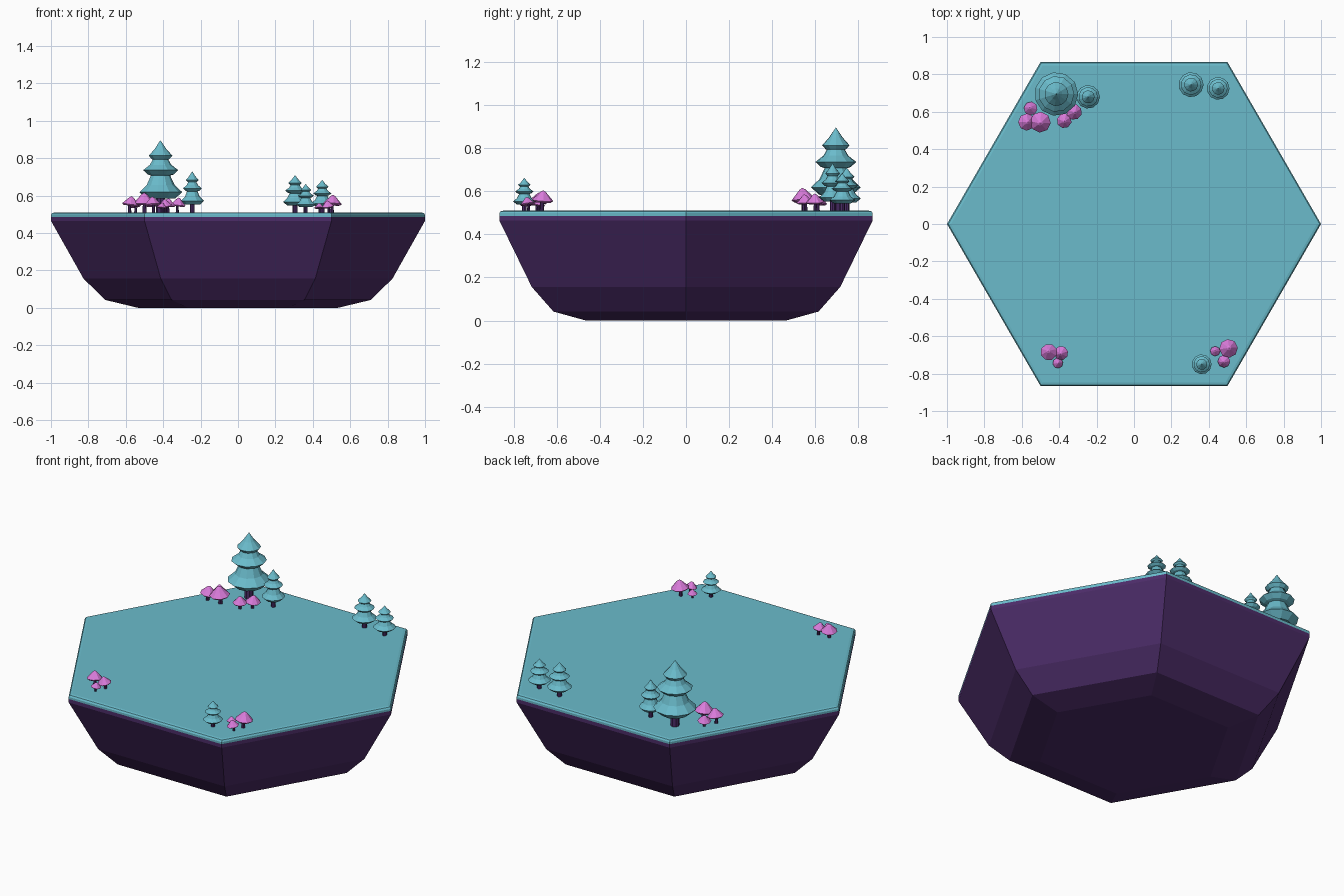
import bpy, bmesh, math
from mathutils import Matrix, Vector

if "Cube" in bpy.data.objects:
    bpy.data.objects.remove(bpy.data.objects["Cube"])


def material(name, rgb):
    m = bpy.data.materials.new(name)
    m.diffuse_color = (*rgb, 1)
    m.use_nodes = True
    m.node_tree.nodes["Principled BSDF"].inputs["Base Color"].default_value = m.diffuse_color
    return m


TEAL = material("teal", (0.145, 0.50, 0.60))
PURPLE = material("dark purple", (0.072, 0.025, 0.138))
PINK = material("pink", (0.70, 0.20, 0.71))


def lathe(name, profile, sides, mat, loc=(0, 0, 0), tilt=(0, 0), turn=0.0):
    """Spin (radius, height) points, listed bottom to top, into a closed faceted solid."""
    bm = bmesh.new()
    rings = []
    for r, z in profile:
        if r == 0:
            rings.append([bm.verts.new((0, 0, z))])
        else:
            rings.append([bm.verts.new((r * math.cos(turn + math.tau * i / sides),
                                        r * math.sin(turn + math.tau * i / sides), z))
                          for i in range(sides)])
    for a, b in zip(rings, rings[1:]):
        for i in range(sides):
            j = (i + 1) % sides
            if len(a) == 1:
                bm.faces.new((a[0], b[j], b[i]))
            elif len(b) == 1:
                bm.faces.new((a[i], a[j], b[0]))
            else:
                bm.faces.new((a[i], a[j], b[j], b[i]))
    if len(rings[0]) > 1:
        bm.faces.new(rings[0][::-1])
    if len(rings[-1]) > 1:
        bm.faces.new(rings[-1])
    bmesh.ops.transform(bm, verts=bm.verts, matrix=Matrix.Translation(Vector(loc))
                        @ Matrix.Rotation(tilt[0], 4, 'X') @ Matrix.Rotation(tilt[1], 4, 'Y'))
    me = bpy.data.meshes.new(name)
    bm.to_mesh(me)
    bm.free()
    me.materials.append(mat)
    ob = bpy.data.objects.new(name, me)
    bpy.context.collection.objects.link(ob)
    return ob


GROUND = 0.51

# hexagonal island: rock underside and grass slab
lathe("rock_base", [(0.535, 0), (0.71, 0.042), (0.826, 0.156), (1.0, 0.465), (1.0, 0.486)], 6, PURPLE)
lathe("grass_top", [(1.0, 0.486), (1.0, 0.498), (0.993, 0.507), (0.978, GROUND)], 6, TEAL)

# pine trees: three flared tiers on a trunk
TIERS = [(0, .22), (.66, .19), (1, .28), (.65, .38), (.45, .51), (.60, .525), (.82, .585),
         (.50, .66), (.33, .75), (.40, .735), (.55, .785), (.27, .88), (0, 1)]


def tree(x, y, radius, height):
    lathe("pine_trunk", [(radius * .2, -0.01), (radius * .2, height * .24)], 8, PURPLE, (x, y, GROUND))
    lathe("pine_foliage", [(r * radius, z * height) for r, z in TIERS], 11, TEAL, (x, y, GROUND))


for t in [(-.415, .695, .117, .386), (-.245, .68, .063, .22), (.305, .745, .067, .20),
          (.45, .725, .061, .174), (.362, -.75, .053, .152)]:
    tree(*t)

# mushrooms: pointed cap on a stem, tilted a little
CAP = [(0, .95), (.8, .78), (1, .95), (.62, 1.35), (.25, 1.75), (0, 1.9)]


def mushroom(i, x, y, r):
    tilt = (0.14 * math.sin(i * 2.3), 0.14 * math.cos(i * 1.7))
    lathe("mushroom_stem", [(r * .22, -0.01), (r * .16, r * 1.1)], 7, PURPLE, (x, y, GROUND))
    lathe("mushroom_cap", [(a * r, z * r) for a, z in CAP], 8, PINK, (x, y, GROUND), tilt, i * 0.7)


for i, m in enumerate([(-.58, .545, .046), (-.50, .55, .056), (-.548, .613, .037),
                       (-.375, .555, .04), (-.325, .60, .042),
                       (-.452, -.69, .045), (-.386, -.685, .038), (-.41, -.745, .028),
                       (.502, -.668, .05), (.485, -.73, .034), (.435, -.683, .027)]):
    mushroom(i, *m)
